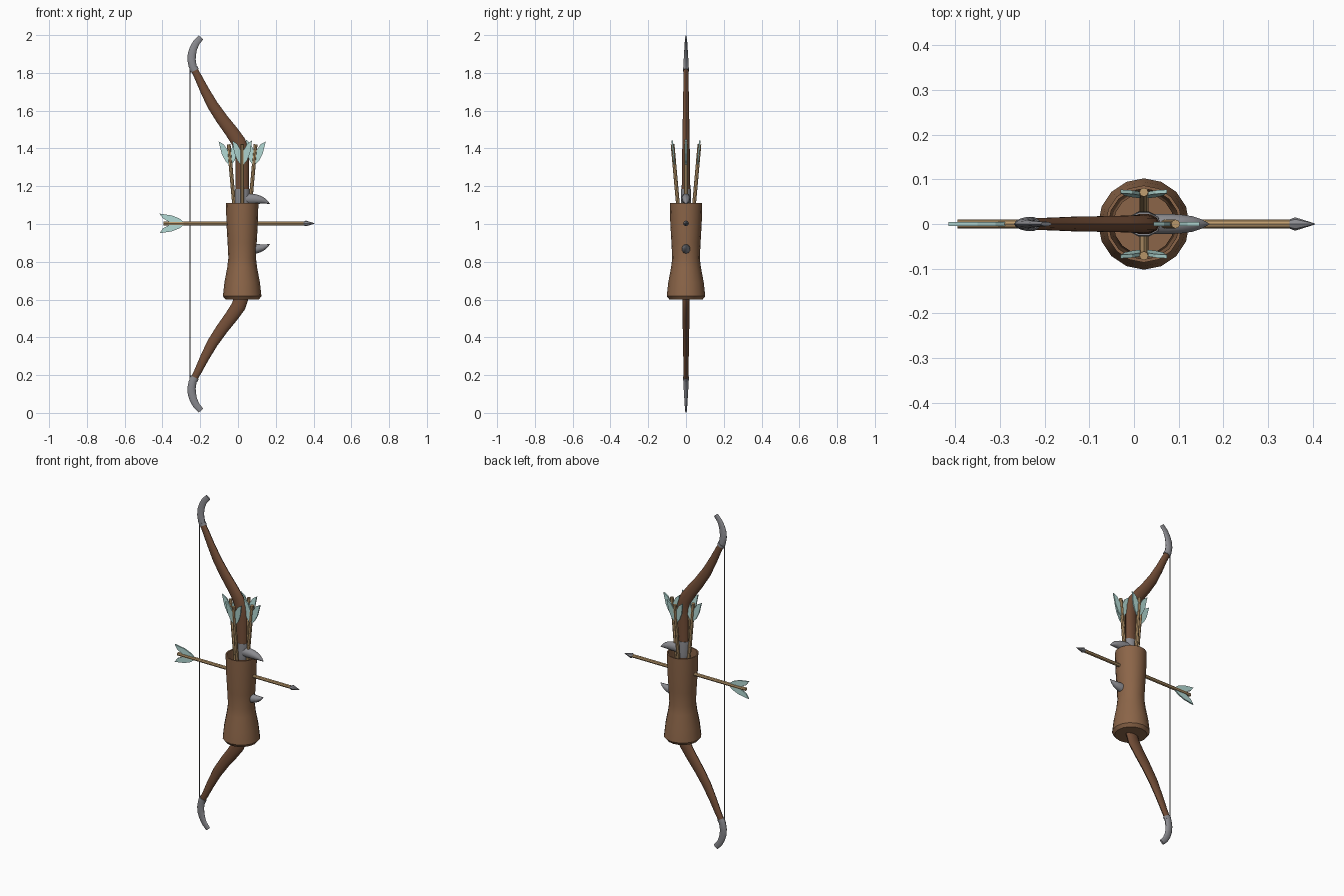
import bpy, bmesh, math
from mathutils import Vector, Matrix

if "Cube" in bpy.data.objects:
    bpy.data.objects.remove(bpy.data.objects["Cube"])

CX = 0.022  # quiver and grip centre


def material(name, rgb):
    m = bpy.data.materials.new(name)
    m.diffuse_color = (*rgb, 1)
    m.use_nodes = True
    m.node_tree.nodes["Principled BSDF"].inputs["Base Color"].default_value = m.diffuse_color
    return m


WOOD = material("dark_wood", (0.17, 0.075, 0.038))
LEATHER = material("leather", (0.26, 0.13, 0.065))
SHAFT = material("pale_wood", (0.50, 0.32, 0.15))
FEATHER = material("feather", (0.45, 0.70, 0.66))
METAL = material("metal", (0.26, 0.26, 0.28))


def finish(name, bm, mat, matrix=None, smooth=True):
    bmesh.ops.recalc_face_normals(bm, faces=bm.faces)
    me = bpy.data.meshes.new(name)
    bm.to_mesh(me)
    bm.free()
    me.materials.append(mat)
    ob = bpy.data.objects.new(name, me)
    bpy.context.collection.objects.link(ob)
    if matrix:
        ob.matrix_world = matrix
    if smooth:
        bpy.ops.object.select_all(action='DESELECT')
        ob.select_set(True)
        bpy.context.view_layer.objects.active = ob
        bpy.ops.object.shade_smooth_by_angle(angle=math.radians(40))
    return ob


def bridge(bm, rings):
    for a, b in zip(rings, rings[1:]):
        n = len(a)
        for i in range(n):
            bm.faces.new((a[i], a[(i + 1) % n], b[(i + 1) % n], b[i]))
    bm.faces.new(rings[0])
    bm.faces.new(rings[-1])


def sweep(name, pts, mat, flip=False, sides=10):
    """Tube in the xz plane; pts are (x, z, in-plane radius, y radius)."""
    if flip:
        pts = [(x, 2 - z, r, ry) for x, z, r, ry in pts]
    bm = bmesh.new()
    rings = []
    for i, (x, z, r, ry) in enumerate(pts):
        a, b = pts[max(i - 1, 0)], pts[min(i + 1, len(pts) - 1)]
        t = Vector((b[0] - a[0], 0, b[1] - a[1])).normalized()
        side = Vector((t.z, 0, -t.x))
        rings.append([bm.verts.new(Vector((x, 0, z)) + side * r * math.cos(k)
                                   + Vector((0, ry * math.sin(k), 0)))
                      for k in (2 * math.pi * j / sides for j in range(sides))])
    bridge(bm, rings)
    return finish(name, bm, mat)


def lathe(name, profile, mat, sides, matrix):
    bm = bmesh.new()
    rings = [[bm.verts.new((r * math.cos(k), r * math.sin(k), z))
              for k in (2 * math.pi * j / sides for j in range(sides))]
             for r, z in profile]
    bridge(bm, rings)
    return finish(name, bm, mat, matrix)


# Bow, upper half profile
limb = [(CX, 1.18, .036, .024), (CX, 1.34, .036, .022), (.018, 1.39, .038, .021),
        (.003, 1.435, .038, .020), (-.035, 1.49, .035, .019), (-.085, 1.556, .032, .018),
        (-.135, 1.63, .029, .017), (-.178, 1.71, .024, .015), (-.212, 1.78, .020, .014),
        (-.236, 1.825, .018, .013)]
tip = [(-.232, 1.815, .020, .015), (-.240, 1.835, .021, .015), (-.246, 1.87, .022, .013),
       (-.244, 1.90, .022, .011), (-.236, 1.93, .020, .009), (-.221, 1.96, .018, .007),
       (-.196, 1.988, .016, .005)]
collar = [(-.229, 1.812, .023, .016), (-.236, 1.826, .023, .016)]
ferrule = [(CX, 1.09, .036, .027), (CX, 1.11, .040, .029), (CX, 1.185, .038, .027)]
spike = [(.03, 1.133, .030, .024), (.075, 1.133, .028, .024), (.105, 1.130, .024, .022),
         (.130, 1.125, .018, .018), (.150, 1.117, .010, .011), (.168, 1.107, .001, .001)]
for label, flip in (("upper", False), ("lower", True)):
    sweep(label + "_limb", limb, WOOD, flip)
    sweep(label + "_limb_tip", tip, METAL, flip)
    sweep(label + "_tip_collar", collar, METAL, flip)
    sweep(label + "_grip_ferrule", ferrule, METAL, flip)
    sweep(label + "_grip_spike", spike, METAL, flip)
sweep("grip", [(CX, .8, .034, .024), (CX, 1, .030, .022), (CX, 1.2, .034, .024)], WOOD)
sweep("bow_string", [(-.254, .165, .002, .002), (-.254, 1.835, .002, .002)], METAL, sides=6)

# Quiver: open leather tube with inner wall and floor
lathe("quiver", [(.088, .60), (.102, .618), (.094, .69), (.079, .77), (.073, .82),
                 (.077, .90), (.083, 1.0), (.086, 1.11), (.079, 1.11), (.076, 1.0),
                 (.068, .82), (.088, .69), (.092, .63)],
      LEATHER, 16, Matrix.Translation((CX, 0, 0)))


# Arrow: runs along local z with the nock at the top, vanes in local xz
def arrow(name, matrix):
    lathe(name + "_shaft", [(.010, .05), (.010, .80)], SHAFT, 8, matrix)
    lathe(name + "_head", [(.001, 0), (.015, .045), (.009, .06)], METAL, 8, matrix)
    outline = [(.006, .69), (.026, .715), (.042, .755), (.052, .82), (.026, .802), (.006, .765)]
    bm = bmesh.new()
    for s in (1, -1):
        bridge(bm, [[bm.verts.new((s * x, y, z)) for x, z in outline] for y in (-.004, .004)])
    finish(name + "_vanes", bm, FEATHER, matrix, smooth=False)


# Nocked arrow pointing to +x
arrow("nocked_arrow", Matrix.Translation((.405, 0, 1.003)) @ Matrix.Rotation(-math.pi / 2, 4, 'Y'))

# Four quiver arrows fanning out from the floor
lean = math.radians(5.1)
for i, (axis, ang) in enumerate((('Y', lean), ('Y', -lean), ('X', lean), ('X', -lean))):
    arrow("quiver_arrow_%d" % (i + 1),
          Matrix.Translation((CX, 0, .625)) @ Matrix.Rotation(ang, 4, axis))
